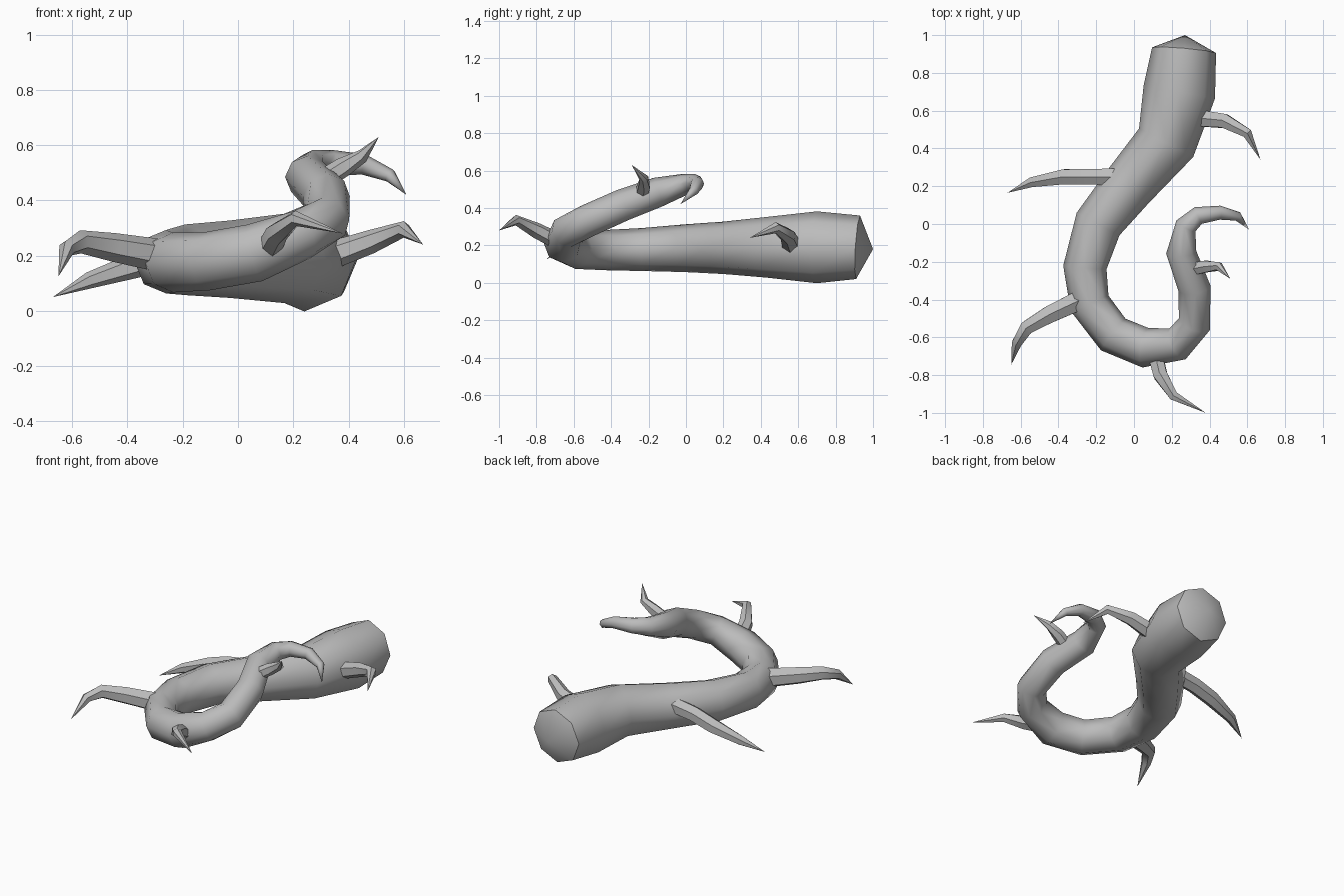
import bpy, bmesh, math
from mathutils import Vector

if "Cube" in bpy.data.objects:
    bpy.data.objects.remove(bpy.data.objects["Cube"])

grey = bpy.data.materials.new("plain grey")
grey.use_nodes = True
COLOUR = (0.5, 0.5, 0.5, 1)
grey.diffuse_color = COLOUR
grey.node_tree.nodes["Principled BSDF"].inputs["Base Color"].default_value = COLOUR


def tube(name, path, sides):
    """Sweep a ring along (x, y, z, radius) points; zero radius makes a point."""
    bm = bmesh.new()
    pts = [Vector(p[:3]) for p in path]
    rings = []
    for i, p in enumerate(pts):
        r = path[i][3]
        if r == 0:
            rings.append([bm.verts.new(p)])
            continue
        before = (p - pts[i - 1]).normalized() if i else Vector()
        after = (pts[i + 1] - p).normalized() if i + 1 < len(pts) else Vector()
        along = (before + after).normalized()
        side = Vector((0, 0, 1)).cross(along).normalized()
        up = along.cross(side)
        angles = [2 * math.pi * k / sides for k in range(sides)]
        rings.append([bm.verts.new(p + r * (math.cos(a) * up + math.sin(a) * side))
                      for a in angles])
    for a, b in zip(rings, rings[1:]):
        for k in range(sides):
            n = (k + 1) % sides
            if len(a) == 1:
                bm.faces.new((a[0], b[k], b[n]))
            elif len(b) == 1:
                bm.faces.new((a[k], a[n], b[0]))
            else:
                bm.faces.new((a[k], a[n], b[n], b[k]))
    if len(rings[0]) > 1:
        bm.faces.new(rings[0])
    bmesh.ops.recalc_face_normals(bm, faces=bm.faces)
    mesh = bpy.data.meshes.new(name)
    bm.to_mesh(mesh)
    bm.free()
    mesh.materials.append(grey)
    obj = bpy.data.objects.new(name, mesh)
    bpy.context.collection.objects.link(obj)
    bpy.ops.object.select_all(action='DESELECT')
    obj.select_set(True)
    bpy.context.view_layer.objects.active = obj
    bpy.ops.object.shade_smooth_by_angle(angle=math.radians(50))


# Winding body, from the blunt end to the curled tip
tube("body", [
    (.27, 1, .18, 0), (.265, .92, .19, .17), (.24, .70, .19, .192),
    (.17, .43, .19, .162), (-.03, .2, .187, .14), (-.19, 0, .185, .128),
    (-.26, -.23, .178, .115), (-.235, -.42, .175, .108), (-.11, -.585, .18, .106),
    (.06, -.655, .21, .106), (.23, -.635, .275, .092), (.32, -.53, .33, .088),
    (.32, -.34, .415, .086), (.25, -.15, .485, .08), (.275, -.01, .525, .058),
    (.34, .045, .535, .048), (.455, .06, .53, .037), (.55, .04, .49, .025),
    (.61, -.03, .42, 0)], 8)

# Curved thorns
thorns = {
    "left_rear_thorn": [(.35, .56, .205, .05), (.48, .545, .25, .043),
                        (.6, .48, .295, .03), (.67, .34, .24, 0)],
    "right_rear_thorn": [(-.1, .25, .225, .05), (-.24, .25, .205, .048),
                         (-.37, .25, .165, .046), (-.54, .222, .11, .03),
                         (-.67, .165, .05, 0)],
    "right_front_thorn": [(-.28, -.4, .2, .06), (-.45, -.48, .23, .052),
                          (-.57, -.55, .25, .042), (-.62, -.63, .225, .03),
                          (-.65, -.745, .125, 0)],
    "front_thorn": [(.11, -.68, .22, .045), (.14, -.8, .28, .042),
                    (.21, -.91, .335, .028), (.38, -1, .28, 0)],
    "tail_thorn": [(.3, -.24, .47, .038), (.38, -.225, .52, .036),
                   (.45, -.225, .56, .025), (.51, -.29, .63, 0)],
}
for name, path in thorns.items():
    tube(name, path, 6)
